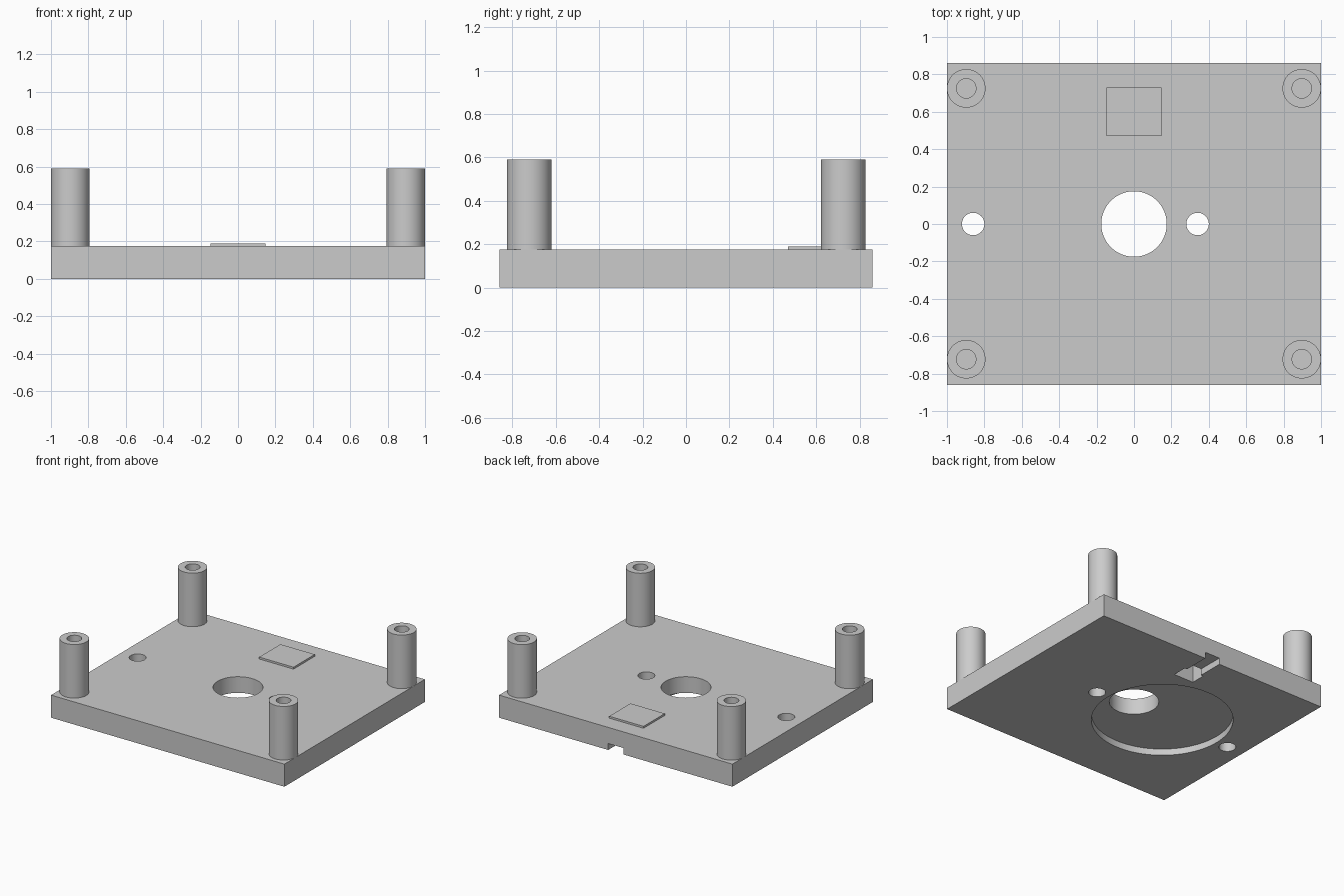
import bpy

cube = bpy.data.objects.get("Cube")
if cube:
    bpy.data.objects.remove(cube, do_unlink=True)

THICK = 0.175          # plate thickness
POST_TOP = 0.59

grey = bpy.data.materials.new("light grey plastic")
grey.use_nodes = True
grey.diffuse_color = (0.6, 0.6, 0.6, 1)
grey.node_tree.nodes["Principled BSDF"].inputs["Base Color"].default_value = (0.6, 0.6, 0.6, 1)


def finish(name):
    ob = bpy.context.object
    ob.name = name
    ob.data.name = name
    ob.data.materials.append(grey)
    return ob


def box(name, x, y, z):
    """Box from (min, max) pairs."""
    bpy.ops.mesh.primitive_cube_add(size=1, location=[sum(r) / 2 for r in (x, y, z)])
    bpy.context.object.scale = [r[1] - r[0] for r in (x, y, z)]
    bpy.ops.object.transform_apply(location=True, scale=True)
    return finish(name)


def cylinder(name, x, y, radius, z, sides=64):
    bpy.ops.mesh.primitive_cylinder_add(vertices=sides, radius=radius, depth=z[1] - z[0],
                                        location=(x, y, sum(z) / 2))
    bpy.ops.object.transform_apply(location=True)
    return finish(name)


def cut(target, cutter):
    """Subtract the cutter, then discard it."""
    mod = target.modifiers.new("cut", 'BOOLEAN')
    mod.operation = 'DIFFERENCE'
    mod.solver = 'EXACT'
    mod.object = cutter
    bpy.ops.object.select_all(action='DESELECT')
    bpy.context.view_layer.objects.active = target
    target.select_set(True)
    bpy.ops.object.modifier_apply(modifier=mod.name)
    bpy.data.objects.remove(cutter, do_unlink=True)


def smooth(ob):
    bpy.ops.object.select_all(action='DESELECT')
    bpy.context.view_layer.objects.active = ob
    ob.select_set(True)
    bpy.ops.object.shade_smooth_by_angle(angle=0.52)


# Base plate
plate = box("base_plate", (-1, 1), (-0.86, 0.86), (0, THICK))

# Round recess underneath, central opening and two screw holes
cut(plate, cylinder("recess_cutter", -0.26, 0, 0.5, (-0.1, 0.05), 96))
for x, radius in ((0, 0.175), (-0.86, 0.06), (0.34, 0.06)):
    cut(plate, cylinder("hole_cutter", x, 0, radius, (-0.1, 0.3)))

# Connector pocket underneath with a cable channel to the back edge
cut(plate, box("pocket_cutter", (-0.085, 0.085), (0.545, 0.66), (-0.1, 0.155)))
cut(plate, box("channel_cutter", (-0.065, 0.065), (0.6, 1.0), (-0.1, 0.05)))
smooth(plate)

# Raised cover above the pocket
box("pocket_cover", (-0.147, 0.147), (0.47, 0.73), (THICK - 0.01, 0.19))

# Hollow corner posts
for x, side in ((-0.897, "right"), (0.897, "left")):
    for y, end in ((-0.723, "front"), (0.725, "back")):
        post = cylinder(f"{end}_{side}_post", x, y, 0.103, (THICK - 0.01, POST_TOP))
        cut(post, cylinder("bore_cutter", x, y, 0.052, (THICK + 0.01, POST_TOP + 0.1)))
        smooth(post)
